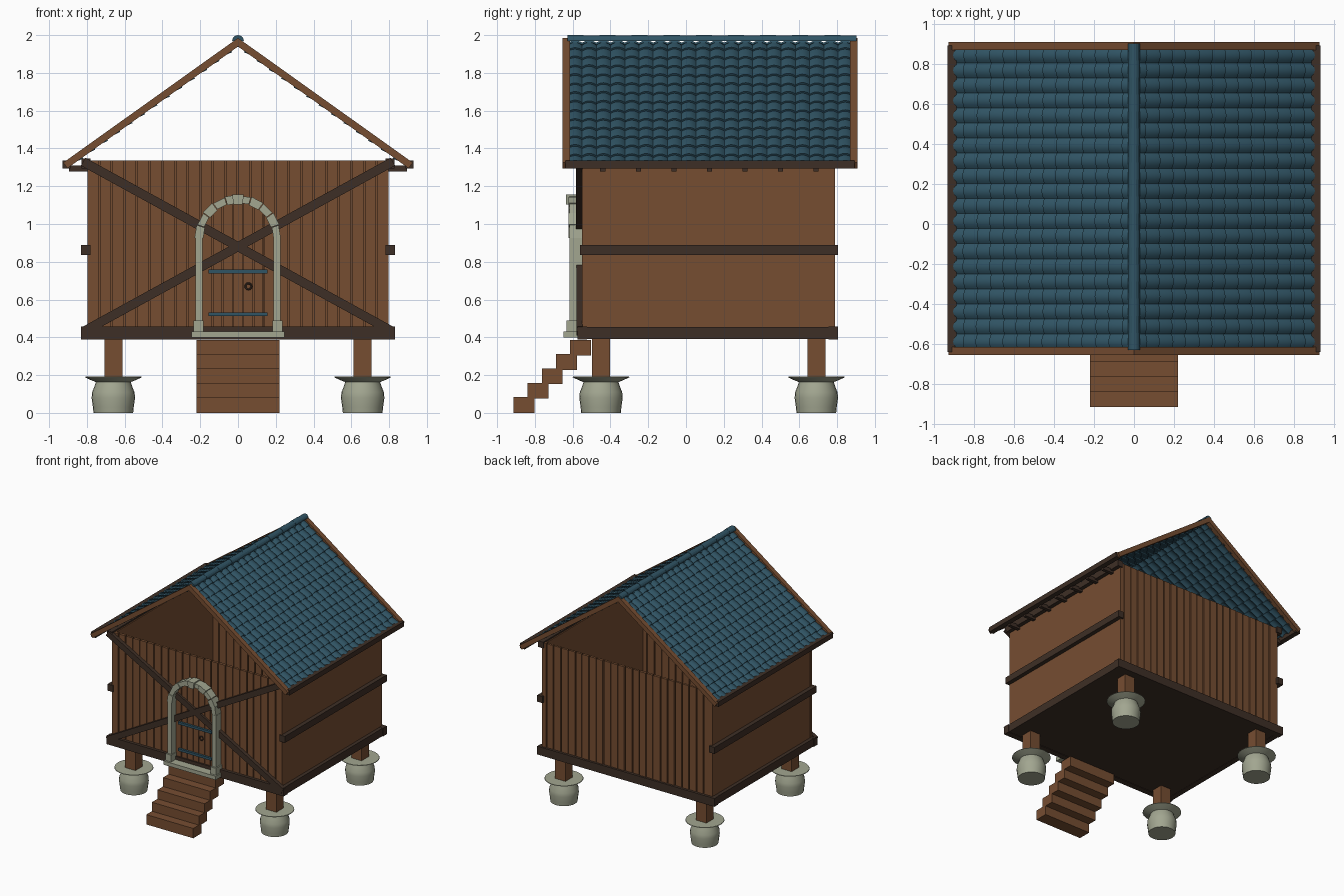
import bpy, bmesh, math, random
from mathutils import Vector

if "Cube" in bpy.data.objects:
    bpy.data.objects.remove(bpy.data.objects["Cube"])

random.seed(4)


def material(name, rgb):
    m = bpy.data.materials.new(name)
    m.diffuse_color = (*rgb, 1)
    m.use_nodes = True
    m.node_tree.nodes["Principled BSDF"].inputs["Base Color"].default_value = m.diffuse_color
    return m


WOOD = material("brown wood", (0.18, 0.075, 0.031))
DARK = material("dark timber", (0.048, 0.028, 0.019))
BLUE = material("blue slate", (0.030, 0.090, 0.130))
STONE = material("pale stone", (0.36, 0.38, 0.28))


def finish(name, bm, mat, smooth=None):
    bmesh.ops.recalc_face_normals(bm, faces=bm.faces)
    me = bpy.data.meshes.new(name)
    bm.to_mesh(me)
    bm.free()
    me.materials.append(mat)
    ob = bpy.data.objects.new(name, me)
    bpy.context.collection.objects.link(ob)
    if smooth:
        bpy.ops.object.select_all(action='DESELECT')
        ob.select_set(True)
        bpy.context.view_layer.objects.active = ob
        bpy.ops.object.shade_smooth_by_angle(angle=math.radians(smooth))
    return ob


def add_prism(bm, pts, y0, y1):
    """Extrude an (x, z) outline from y0 to y1."""
    a = [bm.verts.new((x, y0, z)) for x, z in pts]
    b = [bm.verts.new((x, y1, z)) for x, z in pts]
    bm.faces.new(a)
    bm.faces.new(b[::-1])
    for i in range(len(a)):
        j = (i + 1) % len(a)
        bm.faces.new((a[i], b[i], b[j], a[j]))


def prisms(name, mat, items):
    bm = bmesh.new()
    for pts, y0, y1 in items:
        add_prism(bm, pts, y0, y1)
    return finish(name, bm, mat)


def box(x0, x1, y0, y1, z0, z1):
    return ([(x0, z0), (x1, z0), (x1, z1), (x0, z1)], y0, y1)


def both(x0, x1, *rest):
    return [box(x0, x1, *rest), box(-x1, -x0, *rest)]


# staddle stones (lathed) and posts
profile = [(0, 0), (0.105, 0), (0.108, 0.03), (0.115, 0.08), (0.112, 0.11), (0.098, 0.145),
           (0.092, 0.163), (0.115, 0.172), (0.15, 0.188), (0.148, 0.192), (0, 0.192)]
FEET = [(x, y) for x in (-0.66, 0.66) for y in (-0.45, 0.69)]
bm = bmesh.new()
N = 24
for cx, cy in FEET:
    rings = [[bm.verts.new((cx + r * math.cos(k * math.tau / N), cy + r * math.sin(k * math.tau / N), z))
              for k in range(N)] for r, z in profile[1:-1]]
    for p, q in zip(rings, rings[1:]):
        for k in range(N):
            bm.faces.new((p[k], p[(k + 1) % N], q[(k + 1) % N], q[k]))
    bm.faces.new(rings[0])
    bm.faces.new(rings[-1])
finish("staddle_stones", bm, STONE, 35)
prisms("posts", WOOD, [box(x - 0.048, x + 0.048, y - 0.048, y + 0.048, 0.185, 0.395) for x, y in FEET])

# stairs
prisms("stairs", WOOD, [box(-0.22, 0.22, -0.913 + 0.075 * i, -0.803 + 0.075 * i,
                            0.076 * i, 0.076 * i + 0.083) for i in range(5)])

# floor, sill beams, side rails, wall plates
prisms("floor", DARK, [box(-0.79, 0.79, -0.54, 0.78, 0.392, 0.41)])
prisms("sill_beams", DARK, [box(-0.83, 0.83, -0.575, -0.525, 0.388, 0.458),
                            box(-0.83, 0.83, 0.755, 0.805, 0.388, 0.458)]
       + both(0.78, 0.825, -0.53, 0.76, 0.39, 0.456))
prisms("side_rails", DARK, both(0.78, 0.83, -0.56, 0.805, 0.835, 0.89))
prisms("wall_plates", DARK, both(0.78, 0.828, -0.57, 0.795, 1.295, 1.347))

# side walls and front/back planks
prisms("side_walls", WOOD, both(0.77, 0.795, -0.53, 0.768, 0.4, 1.335))


def planks(y0, y1, shift):
    pitch = 1.6 / 24
    edges = [-0.8] + [-0.8 + pitch * (i + shift) + random.uniform(-.003, .003) for i in range(1, 24)] + [0.8]
    return [box(a + 0.004, b - 0.004, y0, y1 + random.uniform(-.003, .003), 0.4, 1.337)
            for a, b in zip(edges, edges[1:])]


prisms("front_planks", WOOD, planks(-0.55, -0.528, 0))
prisms("back_planks", WOOD, planks(0.765, 0.785, 0.35))

# crossed braces
d = Vector((1.64, 0.9)).normalized()
n = Vector((-d.y, d.x)) * 0.024
a, b = Vector((-0.82, 0.43)), Vector((0.82, 1.33))
brace = [tuple(v) for v in (a - n, b - n, b + n, a + n)]
prisms("front_braces", DARK, [(brace, -0.582, -0.548),
                              ([(-x, z) for x, z in brace], -0.580, -0.548)])

# door planks, hinge bars, ring handle
CZ, RI, RO = 0.925, 0.188, 0.226
door = []
for i in range(7):
    x0 = -0.19 + 0.38 / 7 * i + 0.003
    x1 = x0 + 0.38 / 7 - 0.006
    top = [CZ + math.sqrt(max(0.0, 0.2 ** 2 - x * x)) for x in (x1, x0)]
    door.append(([(x0, 0.42), (x1, 0.42), (x1, top[0]), (x0, top[1])], -0.562, -0.54))
prisms("door", WOOD, door)
prisms("hinge_bars", BLUE, [box(-0.157, 0.157, -0.58, -0.56, z - 0.01, z + 0.01) for z in (0.522, 0.748)])
bpy.ops.mesh.primitive_torus_add(location=(0.055, -0.568, 0.67), rotation=(math.pi / 2, 0, 0),
                                 major_radius=0.016, minor_radius=0.005, major_segments=16, minor_segments=6)
ring = bpy.context.object
ring.name = "door_ring"
ring.data.materials.append(DARK)

# stone door surround: sill, bases, jambs, voussoirs, keystone
stones = [box(-0.245, 0.245, -0.648, -0.54, 0.398, 0.43)]
stones += both(0.183, 0.236, -0.632, -0.545, 0.43, 0.488)
stones += both(RI, RO, -0.618, -0.545, 0.488, CZ)
COUNT = 10
for i in range(COUNT):
    t0, t1 = (math.pi * (i + e) / COUNT for e in (0.02, 0.98))
    g = 0.004 * (i % 2)
    outline = [(r * math.cos(t), CZ + r * math.sin(t))
               for r, t in ((RI - g, t0), (RO + g, t0), (RO + g, t1), (RI - g, t1))]
    stones.append((outline, -0.618 - g, -0.545))
stones.append(([(-0.024, 1.103), (0.024, 1.103), (0.031, 1.157), (-0.031, 1.157)], -0.634, -0.545))
prisms("door_surround", STONE, stones)

# roof frame: (u down the slope, v along y, h out from the slope)
APEX, EX, EZ = 1.985, 0.925, 1.325
L = math.hypot(EX, APEX - EZ)
C, S = EX / L, (APEX - EZ) / L


def roof_point(side, u, y, h):
    return (side * (u * C + h * S), y, APEX - u * S + h * C)


# barge boards
T = 0.037
half = [(0, APEX), (EX, EZ), (EX - T * S, EZ - T * C), (0, APEX - T / C)]
boards = []
for y0, y1 in ((-0.655, -0.615), (0.868, 0.908)):
    boards += [(half, y0, y1), ([(-x, z) for x, z in half], y0, y1)]
prisms("barge_boards", WOOD, boards)

# eaves fascia and rafter ends
prisms("eaves_fascia", DARK, both(0.887, 0.93, -0.638, 0.892, 1.294, 1.336))
ends = []
for i in range(7):
    y = -0.44 + 0.188 * i
    ends += both(0.79, 0.895, y - 0.014, y + 0.014, 1.277, 1.31)
prisms("rafter_ends", DARK, ends)

# curved overlapping roof tiles
ROWS, COLS, SEG = 14, 20, 6
Y0, Y1 = -0.625, 0.88
du, dv = (L - 0.005) / ROWS, (Y1 - Y0) / COLS
bm = bmesh.new()
for side in (-1, 1):
    for r in range(ROWS):
        for c in range(COLS):
            j = random.uniform(-0.004, 0.004)
            u0 = max(0.0, r * du - 0.012)
            u1 = (r + 1) * du + (j if r < ROWS - 1 else 0)
            yc = Y0 + (c + 0.5) * dv
            loops = []
            for u, lift in ((u0, -0.016), (u0 * 0.3 + u1 * 0.7, -0.004), (u1, -0.003)):
                top, low = [], []
                for k in range(SEG + 1):
                    s = 2 * k / SEG - 1
                    h = lift - 0.015 * s * s
                    y = yc + s * dv * 0.5
                    top.append(bm.verts.new(roof_point(side, u, y, h)))
                    low.append(bm.verts.new(roof_point(side, u, y, h - 0.012)))
                loops.append(top + low[::-1])
            for p, q in zip(loops, loops[1:]):
                for k in range(len(p)):
                    m = (k + 1) % len(p)
                    bm.faces.new((p[k], p[m], q[m], q[k]))
            for p in (loops[0], loops[-1]):
                for k in range(SEG):
                    bm.faces.new((p[k], p[k + 1], p[-2 - k], p[-1 - k]))
finish("roof_tiles", bm, BLUE, 40)

# ridge caps
caps = []
pitch = 1.53 / 18
for i in range(18):
    R = 0.031 - 0.002 * (i % 2)
    arc = [(R * math.cos(math.pi * k / 8), 1.969 + R * math.sin(math.pi * k / 8)) for k in range(9)]
    y = -0.628 + pitch * i
    caps.append((arc, y, y + pitch))
prisms("ridge_caps", BLUE, caps)
